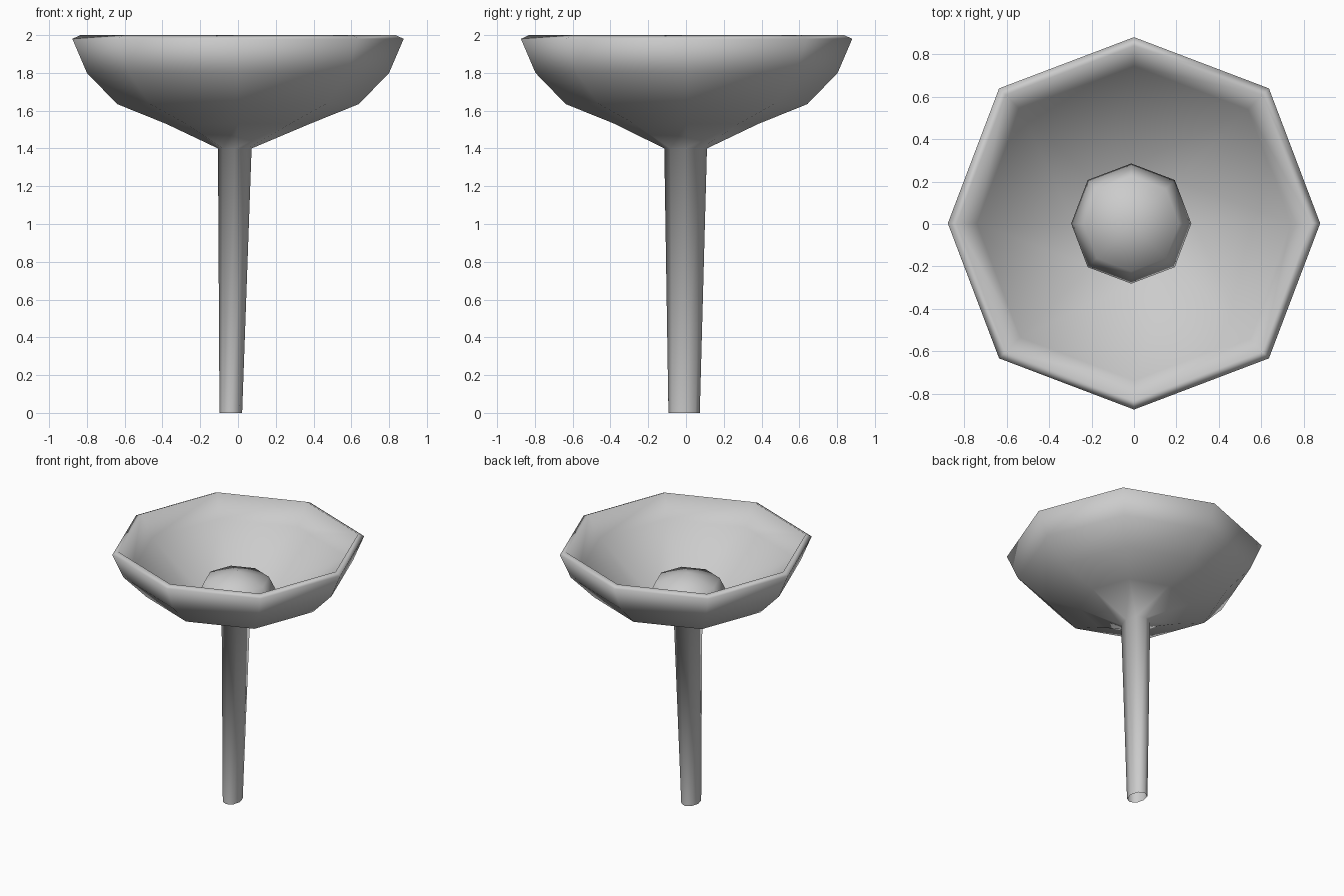
import bpy
import bmesh
from math import cos, sin, pi

SIDES = 8
DIAGONAL = 1.025  # diagonal corners stand slightly further out

if "Cube" in bpy.data.objects:
    bpy.data.objects.remove(bpy.data.objects["Cube"], do_unlink=True)

grey = bpy.data.materials.new("plain grey")
grey.use_nodes = True
colour = (0.6, 0.6, 0.6, 1)
grey.diffuse_color = colour
grey.node_tree.nodes["Principled BSDF"].inputs["Base Color"].default_value = colour


def add_loft(name, rings, tip_z):
    """Join octagonal rings (centre x, centre y, x radius, y radius, z), closed by a tip."""
    bm = bmesh.new()
    loops = []
    for cx, cy, rx, ry, z in rings:
        loop = []
        for i in range(SIDES):
            angle = 2 * pi * i / SIDES
            reach = DIAGONAL if i % 2 else 1
            loop.append(bm.verts.new((cx + rx * reach * cos(angle),
                                      cy + ry * reach * sin(angle), z)))
        loops.append(loop)
    tip = bm.verts.new((rings[-1][0], rings[-1][1], tip_z))
    for i in range(SIDES):
        j = (i + 1) % SIDES
        for low, high in zip(loops, loops[1:]):
            bm.faces.new((low[i], low[j], high[j], high[i]))
        bm.faces.new((loops[-1][i], loops[-1][j], tip))
    for face in bm.faces:
        face.smooth = True
    mesh = bpy.data.meshes.new(name)
    bm.to_mesh(mesh)
    bm.free()
    mesh.materials.append(grey)
    obj = bpy.data.objects.new(name, mesh)
    bpy.context.collection.objects.link(obj)


# Leaning hollow stem, open at the foot, that flares into the bowl
stem = [(-0.038, -0.01, 0.06, 0.083, 0), (-0.017, -0.002, 0.089, 0.113, 1.4)]
# Bowl outside, over the rim and back down the inside
bowl_profile = [(0.38, 1.53), (0.64, 1.635), (0.80, 1.80), (0.877, 1.98),
                (0.835, 2.0), (0.74, 1.84), (0.28, 1.51)]
bowl = [(0, 0.003, r, r, z) for r, z in bowl_profile]
add_loft("stem_and_bowl", stem + bowl, 1.45)

# Flattened ball sitting in the bowl
ball_profile = [(0.2, 1.48), (0.283, 1.59), (0.225, 1.715)]
add_loft("centre_ball", [(-0.013, 0.002, r, r, z) for r, z in ball_profile], 1.78)
